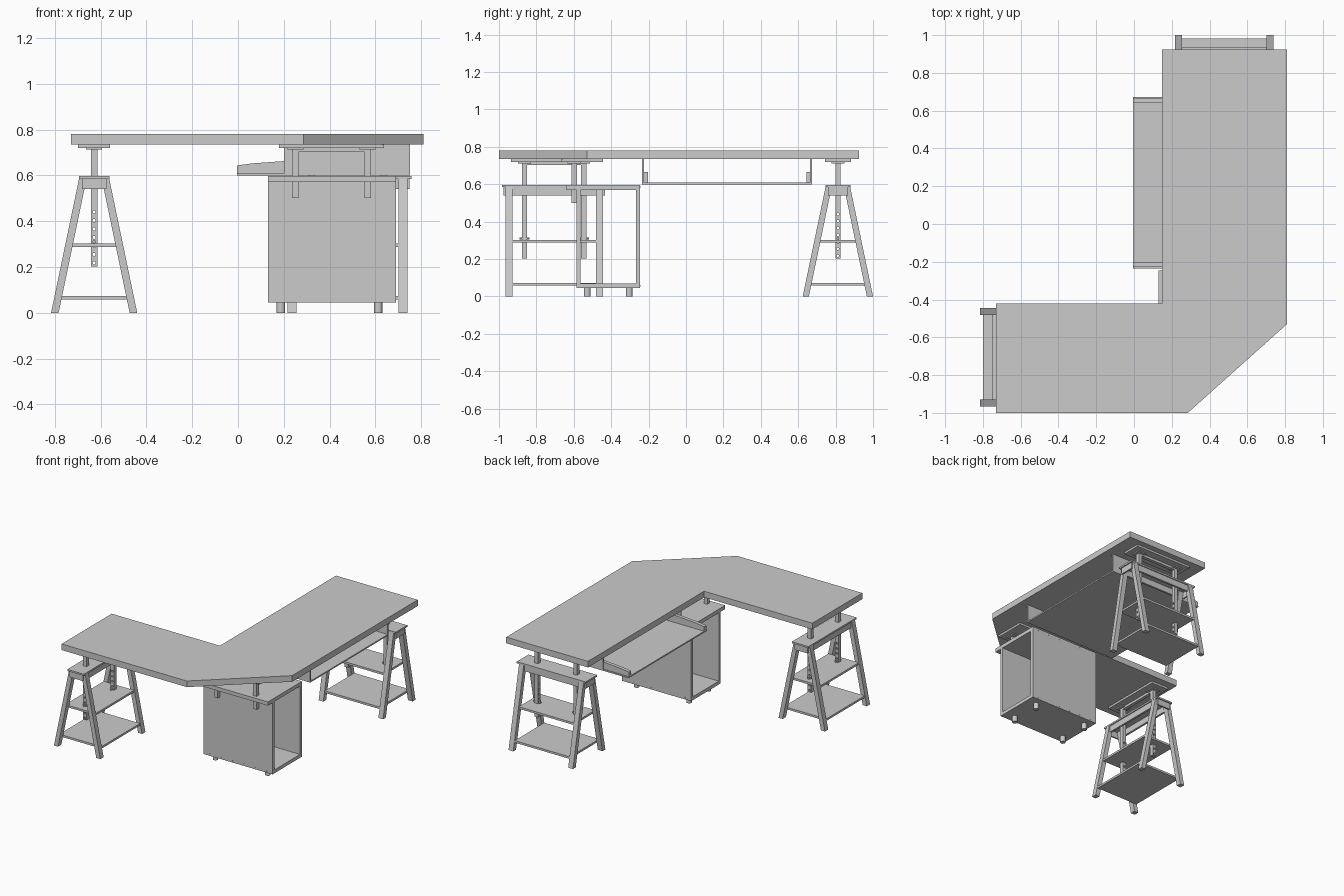
import bpy, bmesh, math
from mathutils import Matrix, Vector

if "Cube" in bpy.data.objects:
    bpy.data.objects.remove(bpy.data.objects["Cube"])


def prism(name, pts, depth_lo, depth_hi, axis='z', M=Matrix()):
    """Extrude a 2D profile: axis z uses (x,y), axis y uses (x,z), axis x uses (y,z)."""
    def place(p, d):
        return {'z': (p[0], p[1], d), 'y': (p[0], d, p[1]), 'x': (d, p[0], p[1])}[axis]
    bm = bmesh.new()
    f = bm.faces.new([bm.verts.new(place(p, depth_lo)) for p in pts])
    r = bmesh.ops.extrude_face_region(bm, geom=[f])
    off = Vector(place((0, 0), depth_hi - depth_lo))
    bmesh.ops.translate(bm, verts=[v for v in r['geom'] if isinstance(v, bmesh.types.BMVert)], vec=off)
    bm.transform(M)
    bmesh.ops.recalc_face_normals(bm, faces=bm.faces)
    return add(name, bm)


def add(name, bm):
    me = bpy.data.meshes.new(name)
    bm.to_mesh(me)
    bm.free()
    ob = bpy.data.objects.new(name, me)
    bpy.context.collection.objects.link(ob)
    return ob


def box(name, x0, x1, y0, y1, z0, z1, M=Matrix()):
    return prism(name, [(x0, y0), (x1, y0), (x1, y1), (x0, y1)], z0, z1, 'z', M)


def cyls(name, centres, r, length, rot=Matrix(), M=Matrix(), seg=16):
    bm = bmesh.new()
    for c in centres:
        bmesh.ops.create_cone(bm, cap_ends=True, segments=seg, radius1=r, radius2=r,
                              depth=length, matrix=M @ Matrix.Translation(c) @ rot)
    return add(name, bm)


RX = Matrix.Rotation(math.pi / 2, 4, 'Y')   # cylinder along x
RY = Matrix.Rotation(math.pi / 2, 4, 'X')   # cylinder along y


def post_mount(tag, z_low, M, y0=-0.07, y1=0.07):
    """Mount plate, crossbar and two posts under the desktop."""
    box(tag + "_mount_plate", -0.23, 0.23, y0, y1, 0.72, 0.735, M)
    box(tag + "_crossbar", -0.145, 0.145, -0.012, 0.012, 0.702, 0.72, M)
    posts = []
    for i, x in enumerate((-0.158, 0.158)):
        posts.append(box(f"{tag}_post_{i}", x - 0.014, x + 0.014, -0.014, 0.014, z_low, 0.715, M))
        box(f"{tag}_flange_{i}", x - 0.035, x + 0.035, -0.035, 0.035, 0.712, 0.72, M)
    return posts


def trestle(tag, M):
    """A-frame trestle, long along local x."""
    # splayed legs
    for sx in (-1, 1):
        for sy in (-1, 1):
            pts = [(sy * 0.188, 0), (sy * 0.155, 0), (sy * 0.033, 0.585), (sy * 0.066, 0.585)]
            a, b = sorted((sx * 0.223, sx * 0.261))
            prism(f"{tag}_leg_{sx}_{sy}", pts, a, b, 'x', M)
        # end apron
        a, b = sorted((sx * 0.261, sx * 0.271))
        box(f"{tag}_end_apron_{sx}", a, b, -0.053, 0.053, 0.54, 0.585, M)
    # top plate and long aprons
    box(tag + "_top_plate", -0.279, 0.279, -0.067, 0.067, 0.585, 0.597, M)
    for sy in (-1, 1):
        a, b = sorted((sy * 0.045, sy * 0.06))
        box(f"{tag}_long_apron_{sy}", -0.223, 0.223, a, b, 0.54, 0.585, M)
    # shelves
    for n, z in (("lower", 0.058), ("middle", 0.288)):
        h = 0.188 - 0.122 * (z + 0.008) / 0.585 - 0.003
        box(f"{tag}_{n}_shelf", -0.223, 0.223, -h, h, z, z + 0.015, M)
    # height posts with peg holes and pins
    posts = post_mount(tag, 0.203, M)
    holes = [(x, 0, 0.218 + 0.037 * i) for x in (-0.158, 0.158) for i in range(7)]
    cutter = cyls(tag + "_hole_cutter", holes, 0.007, 0.06, RX, M, 10)
    cutter.hide_render = True
    cutter.hide_set(True)
    for p in posts:
        m = p.modifiers.new("holes", 'BOOLEAN')
        m.object = cutter
        m.solver = 'EXACT'
    cyls(tag + "_pins", [(x, 0, 0.31) for x in (-0.158, 0.158)], 0.007, 0.055, RX, M, 10)


# L-shaped desktop with clipped corner
prism("desktop", [(-0.73, -1), (0.285, -1), (0.81, -0.53), (0.81, 0.925),
                  (0.147, 0.925), (0.147, -0.42), (-0.73, -0.42)], 0.735, 0.78)

# two trestles
trestle("left_trestle", Matrix.Translation((-0.628, -0.705, 0)) @ Matrix.Rotation(math.pi / 2, 4, 'Z'))
trestle("rear_trestle", Matrix.Translation((0.478, 0.812, 0)))

# corner cabinet, open at both x ends
box("cabinet_front_panel", 0.13, 0.69, -0.585, -0.565, 0.045, 0.57)
box("cabinet_back_panel", 0.13, 0.69, -0.267, -0.245, 0.045, 0.57)
box("cabinet_floor", 0.13, 0.69, -0.565, -0.267, 0.045, 0.07)
box("cabinet_top", 0.13, 0.69, -0.64, -0.245, 0.57, 0.597)
cyls("cabinet_feet", [(x, y, 0.0225) for x in (0.187, 0.612) for y in (-0.528, -0.303)], 0.018, 0.045)
cyls("cabinet_screws", [(0.18 + 0.092 * i, y, z) for i in range(6) for y in (-0.585, -0.245)
                        for z in (0.057, 0.583) if not (y < -0.5 and z > 0.5)], 0.004, 0.003, RY, seg=8)
post_mount("corner", 0.50, Matrix.Translation((0.408, -0.598, 0)), -0.07, 0.155)

# keyboard tray: housing sides, floor and sloped arms
box("tray_floor", -0.005, 0.75, -0.235, 0.673, 0.60, 0.61)
for n, a, b, c, d in (("front", -0.235, -0.225, -0.228, -0.203), ("rear", 0.663, 0.673, 0.643, 0.668)):
    box(f"tray_{n}_housing_side", 0.2, 0.75, a, b, 0.60, 0.735)
    prism(f"tray_{n}_arm", [(-0.005, 0.61), (-0.005, 0.643), (0.06, 0.652), (0.2, 0.662),
                            (0.3, 0.665), (0.3, 0.61)], c, d, 'y')
